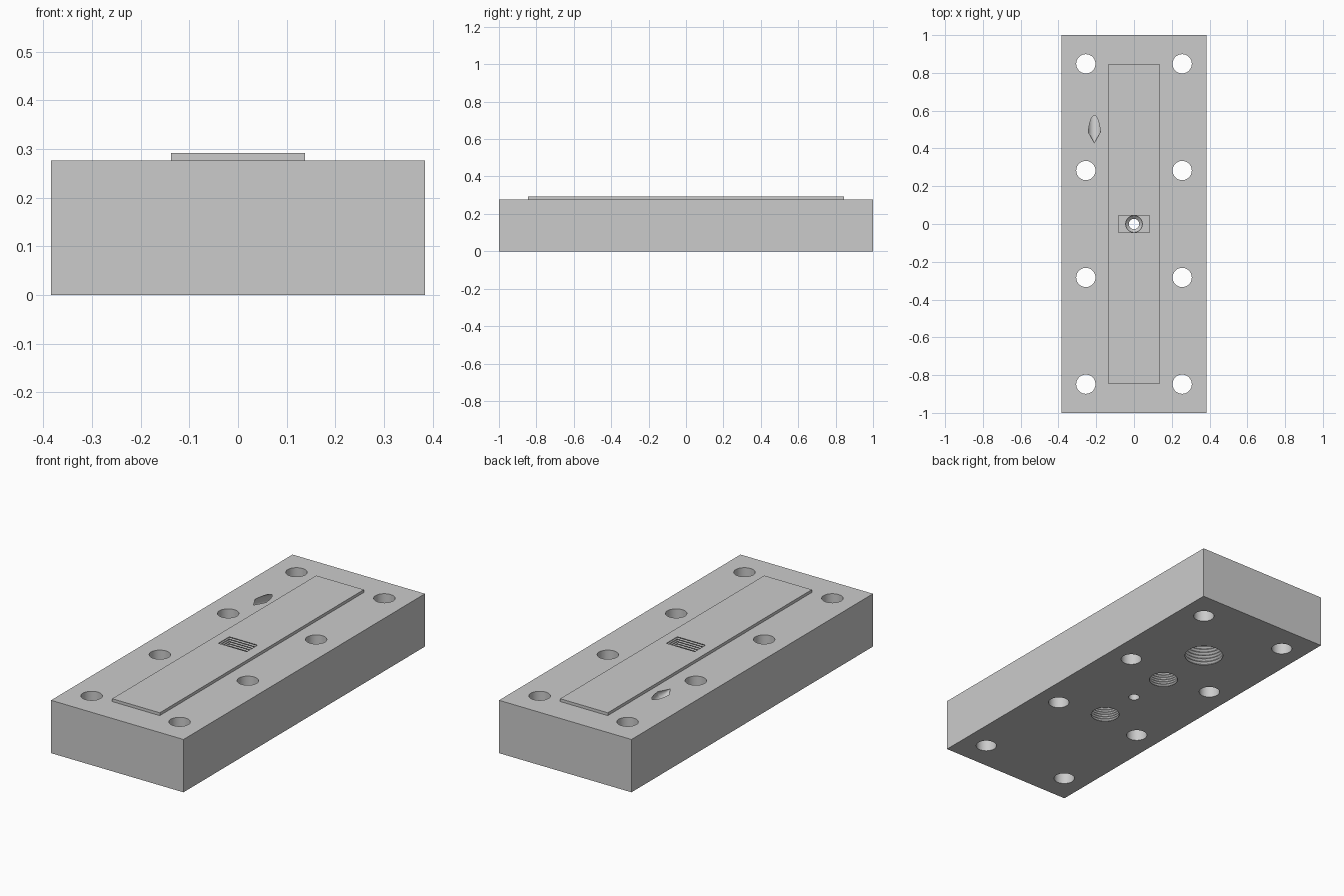
import bpy, bmesh, math
from mathutils import Matrix, Vector

if "Cube" in bpy.data.objects:
    bpy.data.objects.remove(bpy.data.objects["Cube"])

BLOCK_TOP, PLATE_TOP = 0.277, 0.292

metal = bpy.data.materials.new("plain_grey")
metal.use_nodes = True
grey = (0.6, 0.6, 0.6, 1)
metal.diffuse_color = grey
metal.node_tree.nodes["Principled BSDF"].inputs["Base Color"].default_value = grey


def circle(r, z, n=40):
    turn = 2 * math.pi / n
    return [Vector((r * math.cos(i * turn), r * math.sin(i * turn), z)) for i in range(n)]


def rectangle(hx, hy, z):
    return [Vector((sx * hx, sy * hy, z)) for sx, sy in ((1, 1), (-1, 1), (-1, -1), (1, -1))]


def loft(name, rings, matrix=Matrix()):
    """Closed solid through a stack of equal-sized rings."""
    bm = bmesh.new()
    loops = [[bm.verts.new(matrix @ p) for p in ring] for ring in rings]
    for low, high in zip(loops, loops[1:]):
        for i in range(len(low)):
            j = (i + 1) % len(low)
            bm.faces.new((low[i], low[j], high[j], high[i]))
    bm.faces.new(loops[0][::-1])
    bm.faces.new(loops[-1])
    bmesh.ops.recalc_face_normals(bm, faces=bm.faces)
    mesh = bpy.data.meshes.new(name)
    bm.to_mesh(mesh)
    bm.free()
    mesh.materials.append(metal)
    obj = bpy.data.objects.new(name, mesh)
    bpy.context.collection.objects.link(obj)
    return obj


def ridges(start, end, pitch, depth):
    """Heights and outward offsets of a grooved wall."""
    count = max(1, round(abs(end - start) / pitch))
    step = (end - start) / count
    levels = [(start, 0)]
    for i in range(count):
        levels += [(start + (i + 0.5) * step, depth), (start + (i + 1) * step, 0)]
    return levels


def threaded_hole(y, r, top, pitch):
    rings = [circle(r, -0.02)]
    rings += [circle(r + d, z) for z, d in ridges(0, top, pitch, pitch * 0.5)]
    return loft("threaded_cutter", rings, Matrix.Translation((0, y, 0)))


def cut(target, cutters):
    bpy.context.view_layer.objects.active = target
    for cutter in cutters:
        cutter.hide_render = True
        mod = target.modifiers.new("cut", "BOOLEAN")
        mod.operation = "DIFFERENCE"
        mod.solver = "EXACT"
        mod.object = cutter
        bpy.ops.object.modifier_apply(modifier=mod.name)


# Main block and the raised strip on top
block = loft("base_block", [rectangle(0.384, 1, 0), rectangle(0.384, 1, BLOCK_TOP)])
strip = loft("raised_strip", [rectangle(0.138, 0.845, BLOCK_TOP), rectangle(0.138, 0.845, PLATE_TOP)])

# Eight bolt holes right through the block
cutters = [loft("bolt_cutter", [circle(0.051, -0.02), circle(0.051, 0.32)],
                Matrix.Translation((x, y, 0)))
           for x in (-0.255, 0.255) for y in (-0.848, -0.283, 0.283, 0.848)]

# Blind threaded ports underneath
cutters += [threaded_hole(-0.225, 0.07, 0.17, 0.013),
            threaded_hole(0.23, 0.07, 0.17, 0.013),
            threaded_hole(0.545, 0.095, 0.18, 0.018)]

# Slanted probe hole with a drill point that breaks the top face
slant = (Matrix.Translation((-0.21, 0.43, BLOCK_TOP))
         @ Matrix.Rotation(-math.radians(90 + 14), 4, "X"))
cutters.append(loft("probe_cutter",
                    [circle(0.0005, 0), circle(0.035, 0.055), circle(0.035, 0.22)], slant))

# Central grooved slot, countersink and bore
slot_rings = [rectangle(0.082, 0.045, z) for z in (0.33,)]
slot_rings += [rectangle(0.082 + d, 0.045 + d, z) for z, d in ridges(PLATE_TOP, 0.1, 0.012, 0.004)]
slot = loft("slot_cutter", slot_rings)
bore = loft("bore_cutter", [circle(0.027, -0.02), circle(0.027, 0.07),
                            circle(0.044, 0.085), circle(0.044, 0.11)])

cut(block, cutters + [slot, bore])
cut(strip, [slot])
for helper in cutters + [slot, bore]:
    bpy.data.objects.remove(helper)

# Smooth round walls, crisp edges
for obj in (block, strip):
    bpy.ops.object.select_all(action="DESELECT")
    obj.select_set(True)
    bpy.context.view_layer.objects.active = obj
    bpy.ops.object.shade_smooth_by_angle(angle=math.radians(30))
